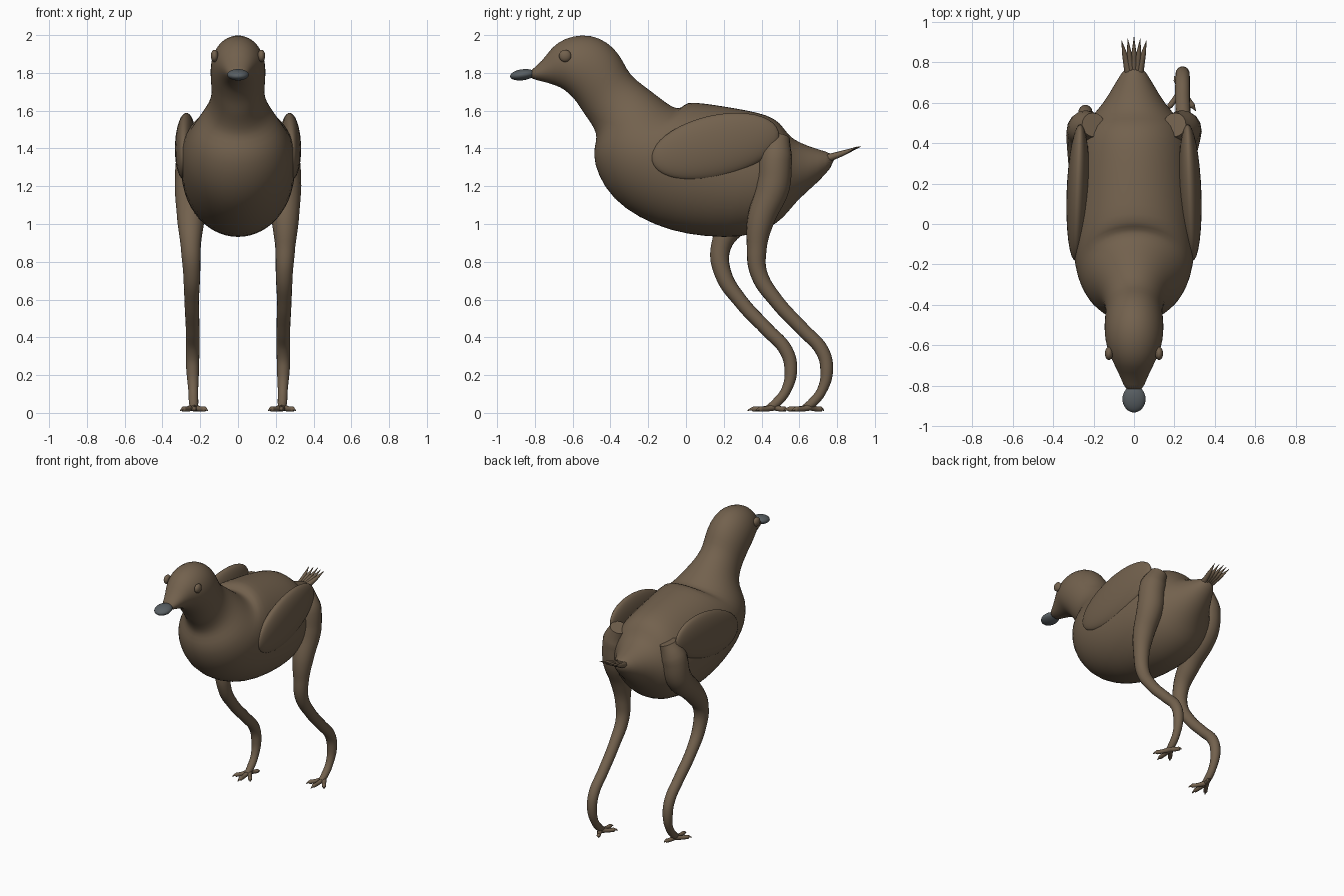
import bpy, bmesh, math
from mathutils import Vector

if "Cube" in bpy.data.objects:
    bpy.data.objects.remove(bpy.data.objects["Cube"], do_unlink=True)


def material(name, rgb):
    m = bpy.data.materials.new(name)
    m.use_nodes = True
    m.diffuse_color = (*rgb, 1)
    m.node_tree.nodes["Principled BSDF"].inputs["Base Color"].default_value = (*rgb, 1)
    return m


BROWN = material("brown plumage", (0.17, 0.12, 0.075))
GREY = material("slate beak", (0.1, 0.115, 0.125))


def finish(obj, name, mat):
    obj.name = name
    obj.data.materials.clear()
    obj.data.materials.append(mat)
    bpy.ops.object.select_all(action='DESELECT')
    obj.select_set(True)
    bpy.context.view_layer.objects.active = obj
    bpy.ops.object.shade_smooth()
    return obj


def loft(name, rings, mat, sides=28):
    """Skin oval rings, each given by its top point, bottom point and half width."""
    bm = bmesh.new()
    loops = []
    for ty, tz, by, bz, w in rings:
        top, bottom = Vector((0, ty, tz)), Vector((0, by, bz))
        mid, half = (top + bottom) / 2, (top - bottom) / 2
        angles = [math.tau * i / sides for i in range(sides)]
        loops.append([bm.verts.new(mid + half * math.cos(a) + Vector((w * math.sin(a), 0, 0)))
                      for a in angles])
    for a, b in zip(loops, loops[1:]):
        for i in range(sides):
            j = (i + 1) % sides
            bm.faces.new((a[i], a[j], b[j], b[i]))
    bm.faces.new(loops[0])
    bm.faces.new(loops[-1])
    bmesh.ops.recalc_face_normals(bm, faces=bm.faces)
    mesh = bpy.data.meshes.new(name)
    bm.to_mesh(mesh)
    bm.free()
    obj = bpy.data.objects.new(name, mesh)
    bpy.context.collection.objects.link(obj)
    obj.modifiers.new("smooth", 'SUBSURF').levels = 1
    return finish(obj, name, mat)


def ball(name, loc, size, mat, rot=(0, 0, 0)):
    bpy.ops.mesh.primitive_uv_sphere_add(segments=32, ring_count=20, location=loc, rotation=rot)
    obj = bpy.context.object
    obj.scale = size
    return finish(obj, name, mat)


def tube(name, points, mat, resolution=6):
    """Tapering tube through points of x, y, z, radius."""
    curve = bpy.data.curves.new(name, 'CURVE')
    curve.dimensions = '3D'
    curve.bevel_depth = 1
    curve.bevel_resolution = resolution
    curve.resolution_u = 6
    curve.use_fill_caps = True
    spline = curve.splines.new('BEZIER')
    spline.bezier_points.add(len(points) - 1)
    for p, (x, y, z, r) in zip(spline.bezier_points, points):
        p.co, p.radius = (x, y, z), r
        p.handle_left_type = p.handle_right_type = 'AUTO'
    obj = bpy.data.objects.new(name, curve)
    bpy.context.collection.objects.link(obj)
    bpy.ops.object.select_all(action='DESELECT')
    obj.select_set(True)
    bpy.context.view_layer.objects.active = obj
    bpy.ops.object.convert(target='MESH')
    return finish(bpy.context.object, name, mat)


# Head, neck, belly and rump in one skin
loft("body", [
    (-.83, 1.81, -.83, 1.77, .04),
    (-.76, 1.86, -.76, 1.755, .065),
    (-.71, 1.94, -.69, 1.735, .095),
    (-.64, 1.985, -.64, 1.71, .125),
    (-.55, 2.005, -.6, 1.67, .143),
    (-.46, 1.99, -.575, 1.64, .147),
    (-.38, 1.935, -.55, 1.6, .145),
    (-.33, 1.86, -.53, 1.57, .14),
    (-.3, 1.79, -.5, 1.53, .142),
    (-.22, 1.73, -.475, 1.48, .16),
    (-.14, 1.67, -.475, 1.44, .2),
    (-.07, 1.615, -.495, 1.37, .245),
    (-.02, 1.61, -.47, 1.26, .275),
    (0, 1.65, -.39, 1.13, .295),
    (.1, 1.64, -.25, 1.03, .305),
    (.2, 1.625, -.08, .96, .305),
    (.32, 1.605, .1, .93, .3),
    (.43, 1.58, .3, .925, .29),
    (.5, 1.54, .43, .97, .265),
    (.54, 1.47, .52, 1.03, .215),
    (.6, 1.43, .58, 1.12, .155),
    (.7, 1.395, .7, 1.22, .09),
    (.79, 1.37, .78, 1.31, .04),
], BROWN)

# Flat, rounded bill
ball("beak", (0, -.865, 1.79), (.057, .067, .029), GREY, (math.radians(8), 0, 0))

# Tail feathers spread as a small fan
for i in range(-2, 3):
    tube("tail_feather", [(i * .012, .74, 1.345, .022), (i * .022, .83, 1.375, .014),
                          (i * .031, .925 - abs(i) * .008, 1.41, .001)], BROWN, 2)

for side, label, step in ((1, "left", 0), (-1, "right", -.19)):
    # Eye and folded wing
    ball(label + "_eye", (side * .124, -.64, 1.89), (.02, .032, .032), BROWN)
    ball(label + "_wing", (side * .277, .155, 1.41), (.056, .345, .165), BROWN,
         (math.radians(13), 0, side * math.radians(2)))

    # Leg: the hip is fixed and the lower leg shifts with the step
    path = [(.2, .49, 1.46, .06, 0), (.235, .475, 1.36, .088, 0), (.245, .46, 1.2, .09, .1),
            (.25, .395, 1.02, .072, .65), (.25, .375, .88, .053, 1), (.245, .385, .74, .045, 1),
            (.245, .48, .59, .038, 1), (.24, .62, .44, .036, 1), (.24, .72, .33, .036, 1),
            (.24, .745, .23, .034, 1), (.237, .72, .12, .026, 1), (.235, .67, .055, .025, 1),
            (.233, .63, .025, .02, 1)]
    tube(label + "_leg", [(side * x, y + step * k, z, r) for x, y, z, r, k in path], BROWN)

    # Toes with thin claws, three forward and one back
    for name, dx, y in (("inner_toe", -.075, .56), ("middle_toe", -.005, .515),
                        ("outer_toe", .07, .56), ("hind_toe", -.035, .73)):
        x0, y0 = .235, .66
        spots = ((0, .03, .018), (.45, .021, .014), (.78, .02, .014), (.85, .02, .008), (1, .012, .002))
        tube(label + "_" + name, [(side * (x0 + dx * t), y0 + (y - y0) * t + step, z, r)
                                  for t, z, r in spots], BROWN, 3)
